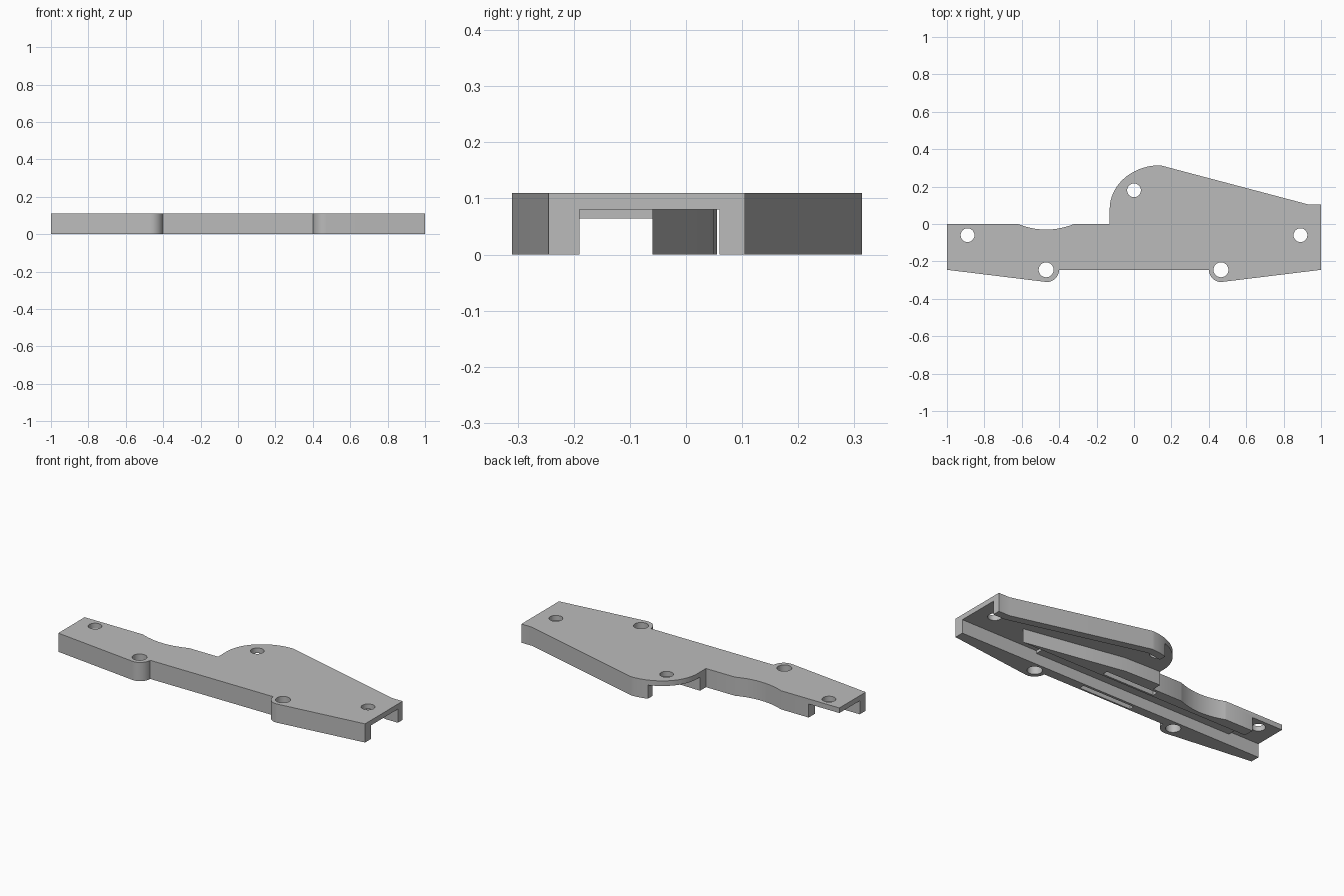
import bpy, bmesh
from math import sin, cos, radians, pi

cube = bpy.data.objects.get("Cube")
if cube:
    bpy.data.objects.remove(cube)

HEIGHT, CEILING, SHALLOW = 0.11, 0.08, 0.064

grey = bpy.data.materials.new("plain grey")
grey.use_nodes = True
colour = (0.5, 0.5, 0.5, 1)
grey.diffuse_color = colour
grey.node_tree.nodes["Principled BSDF"].inputs["Base Color"].default_value = colour


def arc(cx, cy, rx, ry, start, end, steps=16):
    angles = [radians(start + (end - start) * i / steps) for i in range(steps + 1)]
    return [(cx + rx * cos(a), cy + ry * sin(a)) for a in angles]


def prism(name, points, z0, z1):
    bm = bmesh.new()
    face = bm.faces.new([bm.verts.new((x, y, z0)) for x, y in points])
    moved = bmesh.ops.extrude_face_region(bm, geom=[face])["geom"]
    bmesh.ops.translate(bm, vec=(0, 0, z1 - z0),
                        verts=[v for v in moved if isinstance(v, bmesh.types.BMVert)])
    bmesh.ops.recalc_face_normals(bm, faces=bm.faces)
    mesh = bpy.data.meshes.new(name)
    bm.to_mesh(mesh)
    bm.free()
    mesh.materials.append(grey)
    obj = bpy.data.objects.new(name, mesh)
    bpy.context.collection.objects.link(obj)
    return obj


def box(x0, x1, y0, y1):
    return [(x0, y0), (x1, y0), (x1, y1), (x0, y1)]


def cut(body, points, z1, z0=-0.05):
    cutter = prism("cutter", points, z0, z1)
    cutter.hide_render = True
    mod = body.modifiers.new("cut", 'BOOLEAN')
    mod.operation, mod.solver, mod.object = 'DIFFERENCE', 'EXACT', cutter
    bpy.context.view_layer.objects.active = body
    bpy.ops.object.modifier_apply(modifier=mod.name)
    bpy.data.objects.remove(cutter)


# Plate outline: front edge with two lugs, tapered back lobe, scalloped back edge
right_lug = arc(-0.465, -0.245, 0.064, 0.065, -98, 0)
left_lug = [(-x, y) for x, y in reversed(right_lug)]
lobe = arc(0.14, 0.08, 0.27, 0.234, 90, 180, 24)
scallop = [(-0.47 + 0.15 * cos(pi * i / 16), -0.03 * sin(pi * i / 16) ** 2)
           for i in range(17)]
outline = ([(-1, -0.245)] + right_lug + left_lug
           + [(1, -0.245), (1, 0.105), (0.93, 0.105)] + lobe
           + [(-0.13, 0)] + scallop + [(-1, 0)])
body = prism("cover_plate", outline, 0, HEIGHT)

# Long channel under the plate
cut(body, box(-1.1, 1.1, -0.19, -0.06), SHALLOW)

# Cavity between the middle rail and the back wall, open at the lobe
cut(body, [(0.5, -0.19), (1.1, -0.19), (1.1, 0.06), (0.92, 0.06), (0.13, 0.27),
           (0.04, 0.255), (0.04, 0.4), (-0.2, 0.4), (-0.2, 0.055), (-0.11, 0.055),
           (0.1, 0.05), (0.37, 0), (0.7, -0.06), (0.5, -0.06)], CEILING)

# Open pocket at the narrow end
cut(body, box(-1.1, -0.8, -0.19, 0.1), CEILING)

# Slots in the undersides of the front wall and the rail
for y0, y1 in ((-0.235, -0.205), (-0.048, -0.015)):
    cut(body, box(-0.17, 0.17, y0, y1), 0.05)

# Screw holes
for x, y, r in ((-0.89, -0.06, 0.037), (0.89, -0.06, 0.037), (0, 0.18, 0.037),
                (-0.47, -0.245, 0.04), (0.465, -0.245, 0.04)):
    cut(body, arc(x, y, r, r, 0, 345, 23), HEIGHT + 0.05)

bpy.ops.object.select_all(action='DESELECT')
body.select_set(True)
bpy.context.view_layer.objects.active = body
bpy.ops.object.shade_smooth_by_angle(angle=radians(30))
